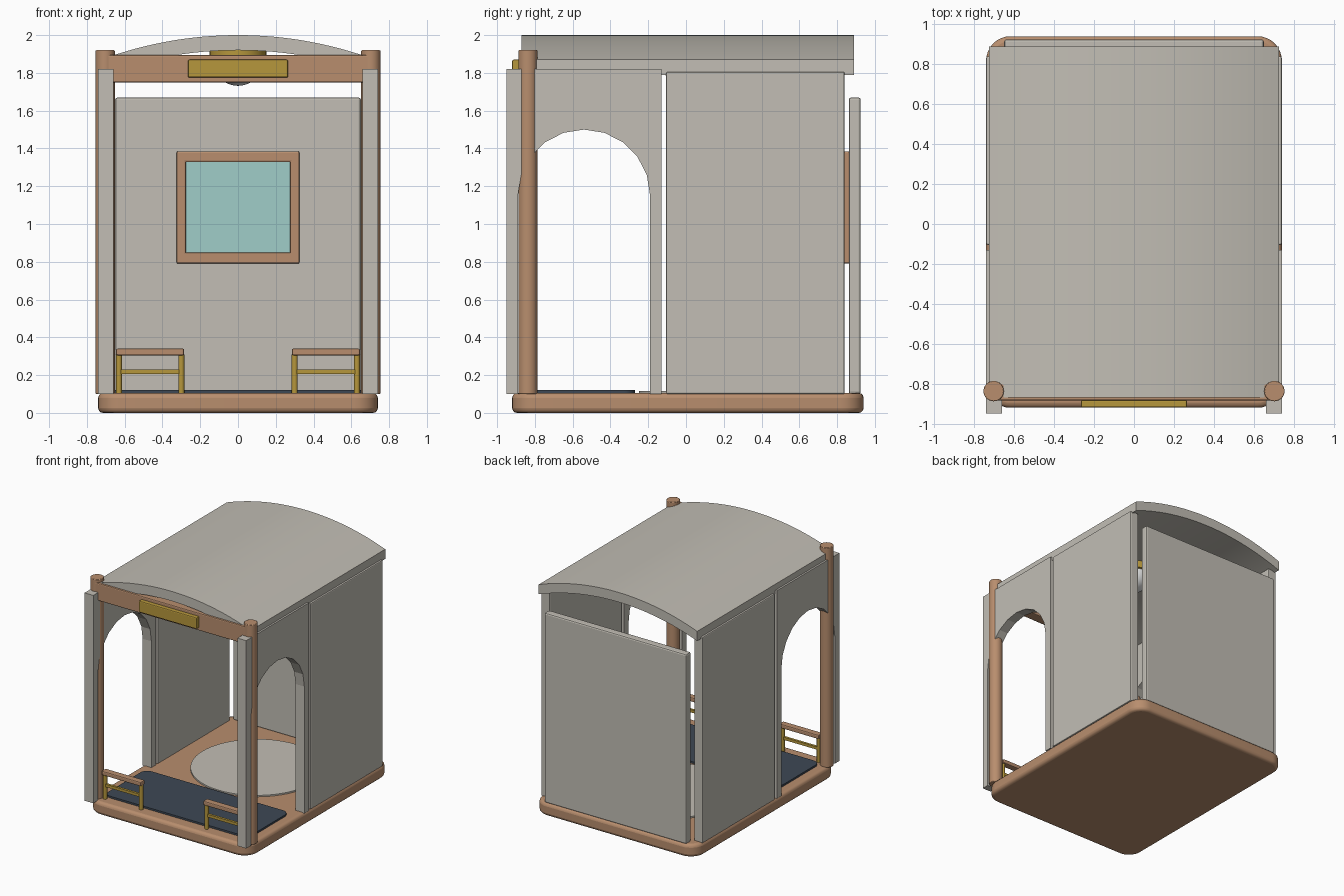
import bpy, bmesh, math
from mathutils import Vector

cube = bpy.data.objects.get("Cube")
if cube:
    bpy.data.objects.remove(cube, do_unlink=True)


def material(name, rgb):
    m = bpy.data.materials.new(name)
    m.use_nodes = True
    m.diffuse_color = (*rgb, 1)
    bsdf = m.node_tree.nodes["Principled BSDF"]
    bsdf.inputs["Base Color"].default_value = (*rgb, 1)
    bsdf.inputs["Roughness"].default_value = 0.8
    return m


STONE = material("warm grey", (0.54, 0.515, 0.46))
WOOD = material("light wood", (0.48, 0.27, 0.155))
GOLD = material("brass", (0.47, 0.31, 0.045))
NAVY = material("navy mat", (0.048, 0.065, 0.09))
GLASS = material("pale aqua", (0.35, 0.61, 0.58))
LAMP = material("lamp white", (0.75, 0.76, 0.76))


def finish(name, bm, mat, bevel=0, segments=2, smooth=False):
    bmesh.ops.recalc_face_normals(bm, faces=bm.faces)
    mesh = bpy.data.meshes.new(name)
    bm.to_mesh(mesh)
    bm.free()
    mesh.materials.append(mat)
    ob = bpy.data.objects.new(name, mesh)
    bpy.context.collection.objects.link(ob)
    if bevel:
        mod = ob.modifiers.new("soft edges", "BEVEL")
        mod.width, mod.segments = bevel, segments
        mod.limit_method, mod.angle_limit = "ANGLE", math.radians(40)
    if smooth:
        bpy.ops.object.select_all(action="DESELECT")
        ob.select_set(True)
        bpy.context.view_layer.objects.active = ob
        bpy.ops.object.shade_smooth_by_angle(angle=math.radians(35))
    return ob


def box(name, x, y, z, mat, bevel=0):
    bm = bmesh.new()
    bmesh.ops.create_cube(bm, size=1)
    for v in bm.verts:
        v.co = [(a + b) / 2 + c * (b - a) for (a, b), c in zip((x, y, z), v.co)]
    return finish(name, bm, mat, bevel)


def prism(name, points, direction, mat, **options):
    """Extrude a closed outline along a direction."""
    bm = bmesh.new()
    face = bm.faces.new([bm.verts.new(p) for p in points])
    new = bmesh.ops.extrude_face_region(bm, geom=[face])["geom"]
    verts = [g for g in new if isinstance(g, bmesh.types.BMVert)]
    bmesh.ops.translate(bm, verts=verts, vec=Vector(direction))
    return finish(name, bm, mat, **options)


def rounded_slab(name, x, y, z, radius, mat, bevel=0):
    pts = []
    corners = ((x[1], y[1], -1, -1), (x[0], y[1], 1, -1), (x[0], y[0], 1, 1), (x[1], y[0], -1, 1))
    for i, (cx, cy, sx, sy) in enumerate(corners):
        for k in range(9):
            a = math.pi / 2 * (i + k / 8)
            pts.append((cx + radius * (sx + math.cos(a)), cy + radius * (sy + math.sin(a)), z[0]))
    return prism(name, pts, (0, 0, z[1] - z[0]), mat, bevel=bevel, segments=3, smooth=True)


def cylinder(name, x, y, z, radius, mat, sides=32, bevel=0):
    pts = [(x + radius * math.cos(math.tau * i / sides),
            y + radius * math.sin(math.tau * i / sides), z[0]) for i in range(sides)]
    return prism(name, pts, (0, 0, z[1] - z[0]), mat, bevel=bevel, smooth=True)


def span(side, a, b):
    return tuple(sorted((side * a, side * b)))


# Floor, mat and round rug
rounded_slab("floor_base", (-0.74, 0.74), (-0.92, 0.94), (0, 0.105), 0.12, WOOD, 0.025)
rounded_slab("entrance_mat", (-0.66, 0.66), (-0.81, -0.27), (0.1, 0.12), 0.06, NAVY)
cylinder("round_rug", 0, 0.25, (0.1, 0.117), 0.5, STONE, sides=64)

# Side panels, arches, posts and low rails, mirrored left and right
for side, label in ((1, "left"), (-1, "right")):
    box(label + "_side_wall", span(side, 0.66, 0.74), (-0.105, 0.84), (0.1, 1.805), STONE, 0.008)

    outline = [(-0.89, 0.1), (-0.95, 0.1), (-0.95, 1.82), (-0.13, 1.82), (-0.13, 0.1), (-0.19, 0.1)]
    for k in range(11):
        a = math.pi * k / 10
        outline.append((-0.54 + 0.35 * math.cos(a), 1.15 + 0.35 * math.sin(a)))
    prism(label + "_arch_panel", [(side * 0.66, y, z) for y, z in outline],
          (side * 0.08, 0, 0), STONE)

    cylinder(label + "_front_post", side * 0.703, -0.837, (0.1, 1.92), 0.051, WOOD, bevel=0.004)

    box(label + "_rail_top", span(side, 0.285, 0.645), (-0.865, -0.81), (0.305, 0.34), WOOD, 0.008)
    box(label + "_rail_bar", span(side, 0.3, 0.63), (-0.847, -0.827), (0.207, 0.23), GOLD)
    for i, x in enumerate((0.3, 0.63)):
        cylinder(f"{label}_rail_post_{i + 1}", side * x, -0.837, (0.1, 0.31), 0.016, GOLD, sides=12)

# Back wall with a framed window on its inner face
box("back_wall", (-0.65, 0.65), (0.862, 0.925), (0.1, 1.67), STONE, 0.012)
box("window_glass", (-0.285, 0.285), (0.854, 0.864), (0.84, 1.34), GLASS)
for z, label in (((0.79, 0.848), "bottom"), ((1.327, 1.385), "top")):
    box("window_frame_" + label, (-0.325, 0.325), (0.835, 0.865), z, WOOD, 0.008)
for side, label in ((1, "left"), (-1, "right")):
    box("window_frame_" + label, span(side, 0.275, 0.325), (0.835, 0.865), (0.82, 1.36), WOOD, 0.008)

# Front beam with a plain brass plaque
box("front_beam", (-0.7, 0.7), (-0.885, -0.8), (1.75, 1.895), WOOD, 0.008)
box("beam_plaque", (-0.265, 0.265), (-0.92, -0.88), (1.775, 1.87), GOLD, 0.008)

# Curved roof: circular arc profile swept front to back
half, rise, steps = 0.725, 0.13, 32
radius = (half ** 2 + rise ** 2) / (2 * rise)
arc = []
for k in range(steps + 1):
    x = half * (2 * k / steps - 1)
    arc.append((x, 2 - radius + math.sqrt(radius ** 2 - x ** 2)))
profile = [(x, -0.87, z) for x, z in arc] + [(x, -0.87, z - 0.08) for x, z in reversed(arc)]
prism("curved_roof", profile, (0, 1.76, 0), STONE, smooth=True)

# Ceiling lamp
cylinder("lamp_mount", 0, 0, (1.86, 1.925), 0.15, GOLD)
bm = bmesh.new()
bmesh.ops.create_uvsphere(bm, u_segments=32, v_segments=16, radius=0.13)
for v in bm.verts:
    v.co.z = v.co.z * 0.95 + 1.855
finish("lamp_globe", bm, LAMP, smooth=True)
